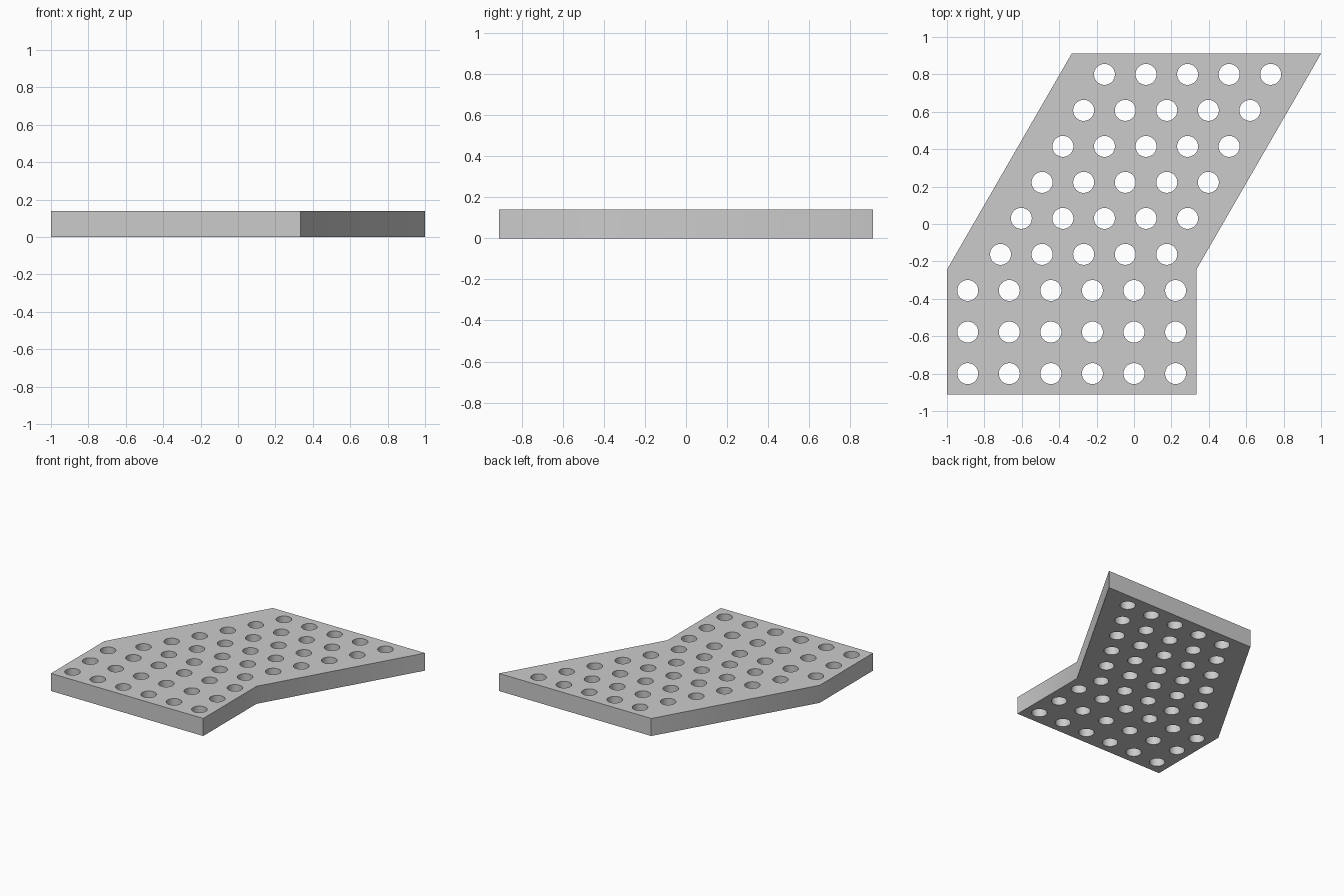
import bpy, bmesh
from math import cos, sin, tau, sqrt

if "Cube" in bpy.data.objects:
    bpy.data.objects.remove(bpy.data.objects["Cube"])

THICK = 0.139
PITCH = 2 / 9
HOLE_R = 0.056
HALF_Y = 0.911
BEND_Y = -0.244
SIDES = 48

curve = bpy.data.curves.new("perforated_plate", 'CURVE')
curve.dimensions = '2D'
curve.fill_mode = 'BOTH'
curve.extrude = THICK / 2


def add_loop(points):
    spline = curve.splines.new('POLY')
    spline.points.add(len(points) - 1)
    for p, (x, y) in zip(spline.points, points):
        p.co = (x, y, 0, 1)
    spline.use_cyclic_u = True


def add_hole(cx, cy):
    add_loop([(cx + HOLE_R * cos(tau * i / SIDES), cy + HOLE_R * sin(tau * i / SIDES))
              for i in range(SIDES)])


# bent outline: straight lower part, slanted upper part
add_loop([(-1, -HALF_Y), (1 / 3, -HALF_Y), (1 / 3, BEND_Y),
          (1, HALF_Y), (-1 / 3, HALF_Y), (-1, BEND_Y)])

# square grid of holes in the straight part
for row in range(3):
    for col in range(6):
        add_hole(-1 + PITCH * (col + 0.5), -HALF_Y + PITCH * (row + 0.5))

# staggered rows of holes in the slanted part
for row in range(6):
    for col in range(5):
        add_hole(-0.158 - PITCH / 2 * row + PITCH * col,
                 HALF_Y - PITCH / 2 - PITCH * sqrt(3) / 2 * row)

# turn the filled curve into a closed mesh
temp = bpy.data.objects.new("plate_profile", curve)
bpy.context.collection.objects.link(temp)
bpy.context.view_layer.update()
mesh = bpy.data.meshes.new_from_object(temp.evaluated_get(bpy.context.evaluated_depsgraph_get()))
bpy.data.objects.remove(temp)

bm = bmesh.new()
bm.from_mesh(mesh)
bmesh.ops.remove_doubles(bm, verts=bm.verts, dist=0.0001)
bmesh.ops.recalc_face_normals(bm, faces=bm.faces)
bmesh.ops.translate(bm, verts=bm.verts, vec=(0, 0, THICK / 2))
bm.to_mesh(mesh)
bm.free()

plate = bpy.data.objects.new("perforated_plate", mesh)
bpy.context.collection.objects.link(plate)
bpy.context.view_layer.objects.active = plate
plate.select_set(True)
bpy.ops.object.shade_smooth_by_angle()
